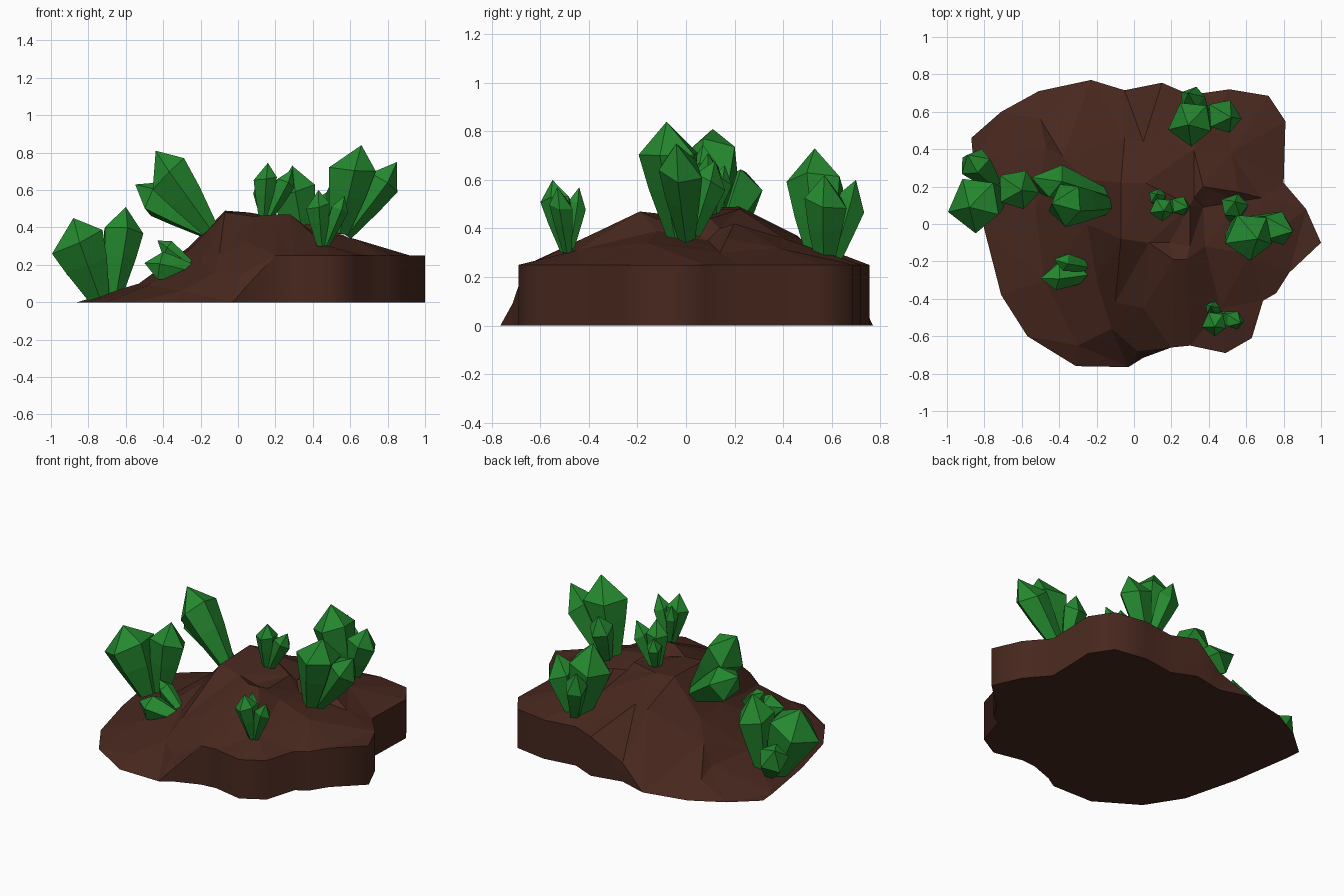
import bpy, bmesh, math
from mathutils import Vector
from mathutils.geometry import delaunay_2d_cdt

if "Cube" in bpy.data.objects:
    bpy.data.objects.remove(bpy.data.objects["Cube"])


def material(name, colour):
    m = bpy.data.materials.new(name)
    m.diffuse_color = (*colour, 1)
    m.use_nodes = True
    m.node_tree.nodes["Principled BSDF"].inputs["Base Color"].default_value = m.diffuse_color
    return m


BROWN = material("brown_rock", (0.064, 0.021, 0.013))
GREEN = material("green_crystal", (0.018, 0.25, 0.028))


def finish(bm, name, mat):
    bmesh.ops.recalc_face_normals(bm, faces=bm.faces)
    me = bpy.data.meshes.new(name)
    bm.to_mesh(me)
    bm.free()
    me.materials.append(mat)
    ob = bpy.data.objects.new(name, me)
    bpy.context.collection.objects.link(ob)
    return ob


# Rock base: flat footprint split in a low rim and a high cliff rim
low = [(-.03, -.765), (-.31, -.76), (-.57, -.6), (-.71, -.38), (-.8, -.03),
       (-.86, .35), (-.87, .46), (-.71, .6), (-.51, .71), (-.23, .77)]
high = [(.15, .755), (.3, .69), (.51, .72), (.72, .685), (.81, .55), (.8, .22),
        (.92, .08), (1, -.1), (.83, -.26), (.76, -.37), (.69, -.41),
        (.63, -.61), (.49, -.69), (.3, -.65), (.2, -.66)]
rim = [(x, y, 0) for x, y in low] + [(-.05, .715, .12)]
rim += [(x, y, .25) for x, y in high] + [(.05, -.715, .09)]

# Ridge, slopes and ledges inside the footprint
inner = [(-.07, .22, .49), (-.07, -.08, .48), (.06, .22, .48), (.08, -.1, .46),
         (-.05, .46, .37), (.05, .44, .37),
         (.19, -.1, .43), (.21, -.19, .47), (.28, -.19, .47), (.29, -.4, .37),
         (.21, -.4, .37), (.3, -.12, .44), (.38, -.12, .39), (.3, .1, .44),
         (.37, .09, .35), (.32, .14, .4), (.37, .2, .42), (.56, .17, .36),
         (.55, .12, .32), (.68, .14, .3), (.32, .4, .36), (.52, .38, .32),
         (.62, -.16, .34), (.46, -.45, .31), (-.1, -.42, .26), (-.12, -.56, .16),
         (.05, -.45, .32), (.02, -.68, .15), (-.3, -.65, .06),
         (-.25, 0, .29), (-.27, .24, .29), (-.2, -.3, .22), (-.53, .1, .1),
         (-.48, -.3, .09), (-.38, .36, .2), (-.47, .41, .1), (-.5, .56, .07)]
pts = rim + inner
n = len(rim)
vs, _, tris, orig, _, _ = delaunay_2d_cdt(
    [Vector(p[:2]) for p in pts], [(i, (i + 1) % n) for i in range(n)], [], 1, 1e-5)
bm = bmesh.new()
top = [bm.verts.new((v.x, v.y, pts[o[0]][2] if o else .1)) for v, o in zip(vs, orig)]
for t in tris:
    bm.faces.new([top[i] for i in t])
index = {o[0]: i for i, o in enumerate(orig) if o}
foot = [bm.verts.new((x, y, 0)) for x, y, z in rim]
# Cliff walls are smooth, all other rock faces stay flat
for i in range(n):
    j = (i + 1) % n
    bm.faces.new((top[index[i]], top[index[j]], foot[j], foot[i])).smooth = True
bm.faces.new(foot)
bmesh.ops.remove_doubles(bm, verts=bm.verts, dist=1e-4)
finish(bm, "rock_base", BROWN)


# Crystals: narrow root, uneven five-sided shoulder, faceted point
def add_crystal(bm, root, tip, r, turn):
    root, tip = Vector(root), Vector(tip)
    axis = tip - root
    q = Vector((0, 0, 1)).rotation_difference(axis)
    uneven = (1.15, 1.02, .9, 1.0, 1.05)
    lifts = (-.02, .03, .06, .02, -.04)
    rings = []
    for t, k in ((-.02, .4), (.42, .8), (.7, 1)):
        ring = []
        for i, (u, lift) in enumerate(zip(uneven, lifts)):
            a = math.radians(turn + 72 * i)
            p = Vector((math.cos(a), math.sin(a), 0)) * r * k * u
            if t < .5:
                lift = 0
            ring.append(bm.verts.new(root + axis * (t + lift) + q @ p))
        rings.append(ring)
    apex = bm.verts.new(tip)
    bm.faces.new(rings[0])
    for i in range(5):
        j = (i + 1) % 5
        for a, b in zip(rings, rings[1:]):
            bm.faces.new((a[i], a[j], b[j], b[i]))
        bm.faces.new((rings[-1][i], rings[-1][j], apex))


# Each cluster is large, medium, small: (root, tip, shoulder radius)
clusters = {
    "left_crystals": [((-.74, .14, .04), (-.88, .09, .45), .152),
                      ((-.66, .17, .05), (-.6, .18, .51), .112),
                      ((-.75, .22, .06), (-.89, .37, .29), .09)],
    "ridge_left_crystals": [((-.15, .1, .4), (-.44, .11, .81), .12),
                            ((-.16, .15, .38), (-.55, .25, .63), .1)],
    "low_left_crystals": [((-.22, -.23, .17), (-.43, -.19, .33), .05),
                          ((-.2, -.26, .15), (-.5, -.29, .21), .08)],
    "ridge_top_crystals": [((.14, .1, .45), (.16, .07, .745), .063),
                           ((.16, .1, .45), (.29, .09, .71), .055),
                           ((.14, .11, .45), (.12, .16, .66), .046)],
    "back_crystals": [((.37, .56, .25), (.29, .53, .73), .122),
                      ((.4, .57, .25), (.52, .57, .62), .094),
                      ((.37, .6, .25), (.29, .7, .6), .068)],
    "right_crystals": [((.55, -.03, .38), (.66, -.08, .84), .127),
                       ((.58, 0, .37), (.85, -.04, .75), .095),
                       ((.54, .03, .38), (.54, .12, .68), .073)],
    "front_crystals": [((.45, -.49, .31), (.43, -.55, .6), .066),
                       ((.47, -.49, .31), (.57, -.53, .57), .05),
                       ((.45, -.48, .31), (.41, -.44, .57), .04)],
}
for name, crystals in clusters.items():
    bm = bmesh.new()
    for c, turn in zip(crystals, (195, 140, 150)):
        add_crystal(bm, *c, turn)
    finish(bm, name, GREEN)
